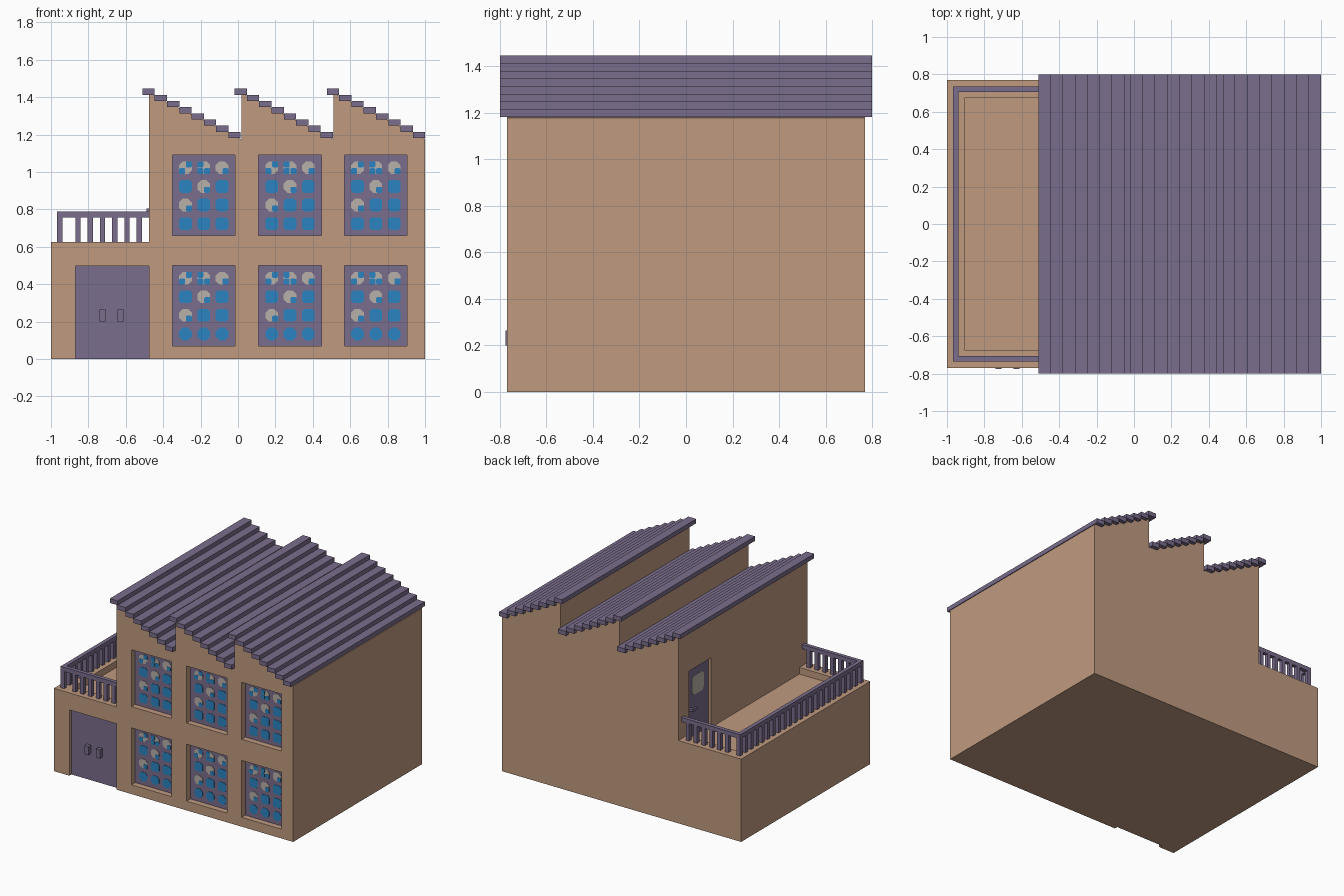
import bpy, bmesh, math
from mathutils import Matrix

cube = bpy.data.objects.get("Cube")
if cube:
    bpy.data.objects.remove(cube, do_unlink=True)


def material(name, rgb):
    m = bpy.data.materials.new(name)
    m.use_nodes = True
    m.diffuse_color = (*rgb, 1)
    m.node_tree.nodes["Principled BSDF"].inputs["Base Color"].default_value = (*rgb, 1)
    return m


TAN = material("tan plaster", (0.527, 0.328, 0.216))
PURPLE = material("purple timber", (0.195, 0.153, 0.262))
BLUE = material("blue glass", (0.023, 0.231, 0.527))
GREY = material("grey cracked glass", (0.49, 0.44, 0.40))


def box(bm, x0, x1, y0, y1, z0, z1, mat=0):
    m = Matrix.Translation(((x0 + x1) / 2, (y0 + y1) / 2, (z0 + z1) / 2)) \
        @ Matrix.Diagonal((x1 - x0, y1 - y0, z1 - z0, 1))
    verts = bmesh.ops.create_cube(bm, size=1, matrix=m)["verts"]
    for f in {f for v in verts for f in v.link_faces}:
        f.material_index = mat


def prism(bm, pts, y0, y1, mat=0):
    """Extrude an x-z outline from y0 to y1."""
    f = bm.faces.new([bm.verts.new((x, y0, z)) for x, z in pts])
    f.material_index = mat
    ext = bmesh.ops.extrude_face_region(bm, geom=[f])["geom"]
    for g in ext:
        if isinstance(g, bmesh.types.BMVert):
            g.co.y = y1
        elif isinstance(g, bmesh.types.BMFace):
            g.material_index = mat
    for v in f.verts:
        for g in v.link_faces:
            g.material_index = mat


def mesh_from(bm, name, mats):
    bmesh.ops.recalc_face_normals(bm, faces=bm.faces)
    me = bpy.data.meshes.new(name)
    bm.to_mesh(me)
    bm.free()
    for m in mats:
        me.materials.append(m)
    return me


def add(name, me, loc=(0, 0, 0)):
    ob = bpy.data.objects.new(name, me)
    ob.location = loc
    bpy.context.scene.collection.objects.link(ob)
    return ob


def boxes(name, mat, *dims):
    bm = bmesh.new()
    for d in dims:
        box(bm, *d)
    return add(name, mesh_from(bm, name, [mat]))


def carve(ob, *dims):
    """Cut box-shaped recesses out of an object."""
    cutter = boxes("recess_cutter", TAN, *dims)
    cutter.hide_render = True
    mod = ob.modifiers.new("recesses", 'BOOLEAN')
    mod.operation = 'DIFFERENCE'
    mod.solver = 'EXACT'
    mod.object = cutter
    bpy.context.view_layer.objects.active = ob
    bpy.ops.object.modifier_apply(modifier=mod.name)
    bpy.data.objects.remove(cutter, do_unlink=True)


FRONT, SIDE, WALL = -0.77, 0.77, -0.475   # front wall, back wall, hall's terrace wall
PITCH, STEP, DROP = 0.493, 0.0657, 0.0329  # sawtooth spacing, plank run and fall
WIN_X, WIN_Z, WIN_W, WIN_H = (-0.183, 0.278, 0.737), (0.07, 0.66), 0.335, 0.43

# Main hall with a sawtooth top
outline = [(1, 0), (WALL, 0)]
for t in range(3):
    x = WALL + t * PITCH
    end = min(x + PITCH, 1)
    outline += [(x, 1.422), (end, 1.422 - (end - x) * DROP / STEP)]
bm = bmesh.new()
prism(bm, outline, FRONT, SIDE)
hall = add("main_hall", mesh_from(bm, "main_hall", [TAN]))
carve(hall,
      *[(x - WIN_W / 2, x + WIN_W / 2, FRONT - 0.1, FRONT + 0.05, z, z + WIN_H)
        for x in WIN_X for z in WIN_Z],
      (WALL - 0.1, WALL + 0.03, 0.38, 0.64, 0.575, 1.10))

# Side wing with a sunken terrace and a front door recess
wing = boxes("side_wing", TAN, (-1, WALL, FRONT, SIDE, 0, 0.625))
carve(wing, (-0.905, WALL + 0.1, -0.675, 0.675, 0.575, 0.8))
carve(wing, (-0.87, WALL + 0.1, FRONT - 0.1, FRONT + 0.03, -0.1, 0.497))

# Stepped roof planks
for t in range(3):
    x0 = -0.511 + t * PITCH
    boxes(f"roof_planks_{t + 1}", PURPLE,
          *[(x0 + i * STEP, x0 + (i + 1) * STEP, -0.80, 0.80,
             1.412 - i * DROP, 1.445 - i * DROP) for i in range(8)])


# Windows: purple panel with rounded panes, some cracked
def pane_outline(cx, cz, r, cut):
    c = r * (1 - cut)
    return [(cx + a, cz + b) for a, b in
            [(r, -c), (r, c), (c, r), (-c, r), (-r, c), (-r, -c), (-c, -r), (c, -r)]]


# (row from the top, column): corners of the grey pane that still hold blue
CRACKED = {(0, 0): [(-1, -1), (1, 1)], (0, 1): [(-1, 1), (-1, -1), (1, -1)], (0, 2): [(1, -1)],
           (1, 1): [(1, -1)], (2, 0): [(1, -1)]}


def window_mesh(name, round_bottom):
    bm = bmesh.new()
    box(bm, -WIN_W / 2, WIN_W / 2, -0.006, 0.001, 0, WIN_H, 0)
    for row in range(4):
        for col in range(3):
            cx, cz = (col - 1) * 0.098, 0.362 - row * 0.0995
            cracked = CRACKED.get((row, col))
            cut = 0.58 if (row == 3 and round_bottom) or cracked else 0.35
            prism(bm, pane_outline(cx, cz, 0.034, cut), -0.009, -0.006, 2 if cracked else 1)
            for sx, sz in cracked or []:
                qx, qz = cx + sx * 0.018, cz + sz * 0.018
                prism(bm, pane_outline(qx, qz, 0.016, 0.3), -0.011, -0.008, 1)
    return mesh_from(bm, name, [PURPLE, BLUE, GREY])


for level, z in zip(("lower", "upper"), WIN_Z):
    me = window_mesh(f"{level}_window", level == "lower")
    for i, x in enumerate(WIN_X):
        add(f"{level}_window_{i + 1}", me, (x, FRONT + 0.05, z))

# Front double door and its handles
boxes("front_door", PURPLE, (-0.87, WALL, FRONT + 0.025, FRONT + 0.035, 0, 0.497))
boxes("front_door_handles", PURPLE,
      *[(x - 0.016, x + 0.016, FRONT - 0.005, FRONT + 0.03, 0.2, 0.265) for x in (-0.724, -0.628)])

# Terrace door with a small grey pane and a lever handle
boxes("terrace_door", PURPLE, (WALL + 0.022, WALL + 0.032, 0.38, 0.64, 0.575, 1.10))
bm = bmesh.new()
prism(bm, pane_outline(0, 0, 0.072, 0.3), -0.004, 0.004)
pane = add("terrace_door_pane", mesh_from(bm, "terrace_door_pane", [GREY]), (WALL + 0.022, 0.51, 0.955))
pane.rotation_euler.z = math.pi / 2
boxes("terrace_door_handle", PURPLE,
      (WALL - 0.01, WALL + 0.024, 0.60, 0.62, 0.785, 0.805),
      (WALL - 0.015, WALL - 0.002, 0.56, 0.62, 0.785, 0.805))

# Terrace railing: one long side and two short returns
RAIL_Z = (0.755, 0.787)
rails = [(-0.967, -0.937, -0.735, 0.735, *RAIL_Z)]
posts = []
for s in (-1, 1):
    y0, y1 = sorted((s * 0.706, s * 0.735))
    rails.append((-0.937, WALL, y0, y1, *RAIL_Z))
    posts += [(x - 0.014, x + 0.014, y0, y1, 0.62, 0.76)
              for x in (-0.855 + 0.0655 * i for i in range(6))]
posts += [(-0.967, -0.937, y - 0.014, y + 0.014, 0.62, 0.76)
          for y in (-0.72 + 1.44 * i / 22 for i in range(23))]
boxes("railing_handrail", PURPLE, *rails)
boxes("railing_balusters", PURPLE, *posts)
